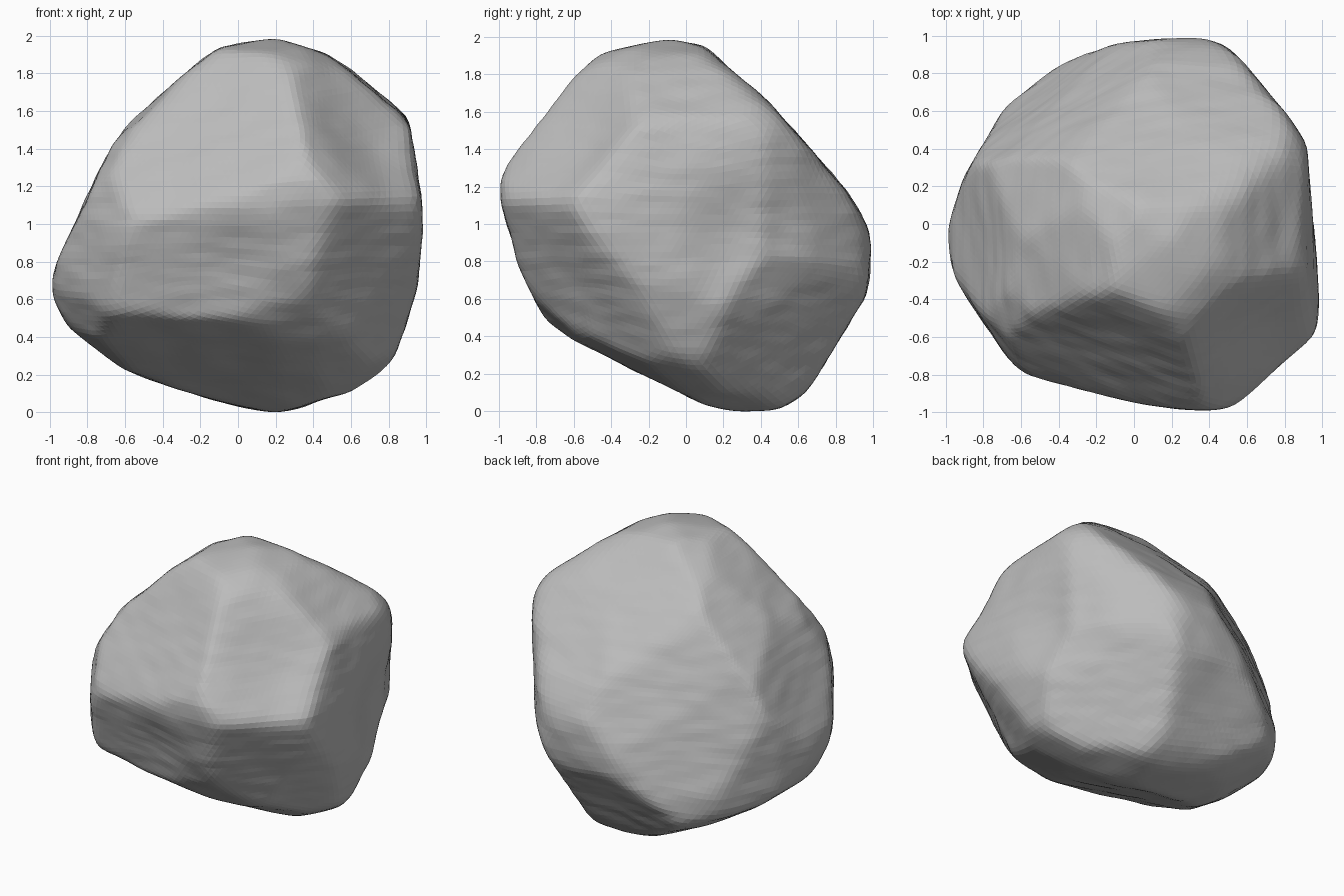
import bpy
import bmesh
from math import radians, sin, cos
from mathutils import Vector, noise

cube = bpy.data.objects.get("Cube")
if cube:
    bpy.data.objects.remove(cube, do_unlink=True)


def screen_axes(azimuth, elevation):
    """Right and up axes of a cutting direction."""
    a, e = radians(azimuth), radians(elevation)
    toward = Vector((sin(a) * cos(e), -cos(a) * cos(e), sin(e)))
    right = Vector((cos(a), sin(a), 0))
    return right, toward.cross(right)


def outline_planes(azimuth, elevation, outline):
    """Turn a rounded outline into flat cuts running along the cutting direction."""
    right, up = screen_axes(azimuth, elevation)
    points = [right * u + up * v for u, v in outline]
    toward = right.cross(up)
    planes = []
    for start, end in zip(points, points[1:] + points[:1]):
        normal = (end - start).cross(toward).normalized()
        if normal.dot(start) < 0:
            normal.negate()
        planes.append((normal, max(normal.dot(p) for p in points)))
    return planes


# Outlines of the boulder about its middle
front = [(-.1, .96), (.2, 1), (.5, .91), (.85, .68), (.91, .56), (.98, .15), (.99, -.05),
         (.95, -.35), (.84, -.66), (.75, -.82), (.6, -.88), (.2, -1), (-.15, -.92),
         (-.6, -.77), (-.9, -.54), (-1, -.35), (-.98, -.22), (-.7, .37), (-.6, .54)]
side = [(-1, .18), (-.95, .4), (-.86, .6), (-.45, .92), (-.1, 1), (.1, .96), (.45, .66),
        (.85, .2), (.97, 0), (1, -.1), (.97, -.35), (.65, -.88), (.5, -.97),
        (.3, -1), (.1, -.96), (-.75, -.53), (-.9, -.2)]
top = [(.36, 1), (.5, .95), (.8, .6), (.92, .42), (1, -.6), (.93, -.7), (.65, -.94),
       (.4, -1), (0, -.95), (-.5, -.84), (-.66, -.75), (-.97, -.25), (-1, -.05),
       (-.9, .25), (-.7, .6), (-.4, .85), (-.1, .96)]
front_corner = [(-1, -.22), (-.97, -.02), (-.91, .26), (-.72, .49), (-.22, .82), (.15, .87),
                (.4, .82), (.83, .62), (.94, .47), (1.02, .2), (1.03, -.18), (.74, -.86),
                (.63, -.91), (.34, -.95), (-.16, -.88), (-.72, -.61), (-.93, -.37)]
back_corner = [(.29, 1.01), (0, 1.05), (-.2, 1.03), (-.85, .72), (-.95, .6), (-1.02, .3),
               (-1.02, -.45), (-.72, -.88), (-.56, -.99), (-.3, -1.05), (0, -1.01),
               (.49, -.89), (.76, -.71), (.94, -.41), (1, .08), (.89, .45), (.69, .7)]
under_corner = [(-1.16, .35), (-1.08, .53), (-.48, .93), (-.32, 1), (-.05, .97), (.31, .77),
                (.54, .5), (.74, .14), (.93, -.43), (.89, -.61), (.74, -.78), (.29, -.91),
                (-.22, -.83), (-.58, -.68), (-.91, -.43), (-1.09, -.18), (-1.16, .05)]

planes = []
for azimuth, elevation, outline in (
        (0, 0, front), (90, 0, side), (0, 90, top),
        (45, 30, front_corner), (225, 30, back_corner), (135, -30, under_corner)):
    planes += outline_planes(azimuth, elevation, outline)

# Broad broken facets: direction and distance from the middle
for direction, distance in (
        ((-.12, -.44, -.89), .78),   # sloping underside
        ((-.17, -.93, -.30), .86),   # lower front band
        ((-.30, -.78, .55), .83),    # upper front
        ((.55, -.60, .58), .98),     # upper front corner
        ((.58, -.72, -.40), .95),    # middle front corner
        ((.72, -.48, -.50), .97),    # lower front corner
        ((.72, .52, -.46), .97),     # lower back corner
        ((-.12, .71, .69), .74),     # upper back slope
        ((-.70, .20, .68), .77),     # upper left slope
        ((-.70, .65, .30), .87)):    # rear left flank
    planes.append((Vector(direction).normalized(), distance))

# Shallow scoops: centre, radius, depth
scoops = [(Vector((.88, .32, -.08)), .42, .06),
          (Vector((.68, -.5, .4)), .42, .05),
          (Vector((-.1, -.9, -.2)), .3, .01)]


def surface_distance(d):
    return min(h / n.dot(d) for n, h in planes if n.dot(d) > .01)


# Boulder body: a ball pressed onto the facets
bm = bmesh.new()
bmesh.ops.create_icosphere(bm, subdivisions=6, radius=1)
for v in bm.verts:
    v.co = v.co.normalized() * surface_distance(v.co.normalized())

# Worn edges
for _ in range(4):
    bmesh.ops.smooth_vert(bm, verts=bm.verts, factor=.5,
                          use_axis_x=True, use_axis_y=True, use_axis_z=True)

# Scoops and weathered grain
for v in bm.verts:
    p = v.co.copy()
    d = p.normalized()
    change = .01 * noise.noise(p * 3) + .005 * noise.noise(Vector((p.x * 5, p.y * 5, p.z * 14)))
    for centre, radius, depth in scoops:
        t = (p - centre).length / radius
        if t < 1:
            change -= depth * (1 - t * t) ** 2
    v.co = p + d * change

# Stand on the ground
bmesh.ops.translate(bm, verts=bm.verts, vec=(0, 0, -min(v.co.z for v in bm.verts)))

mesh = bpy.data.meshes.new("boulder")
bm.to_mesh(mesh)
bm.free()
boulder = bpy.data.objects.new("boulder", mesh)
bpy.context.collection.objects.link(boulder)

# Plain stone colour
stone = bpy.data.materials.new("grey stone")
stone.use_nodes = True
colour = (.5, .5, .5, 1)
stone.diffuse_color = colour
stone.node_tree.nodes["Principled BSDF"].inputs["Base Color"].default_value = colour
mesh.materials.append(stone)
